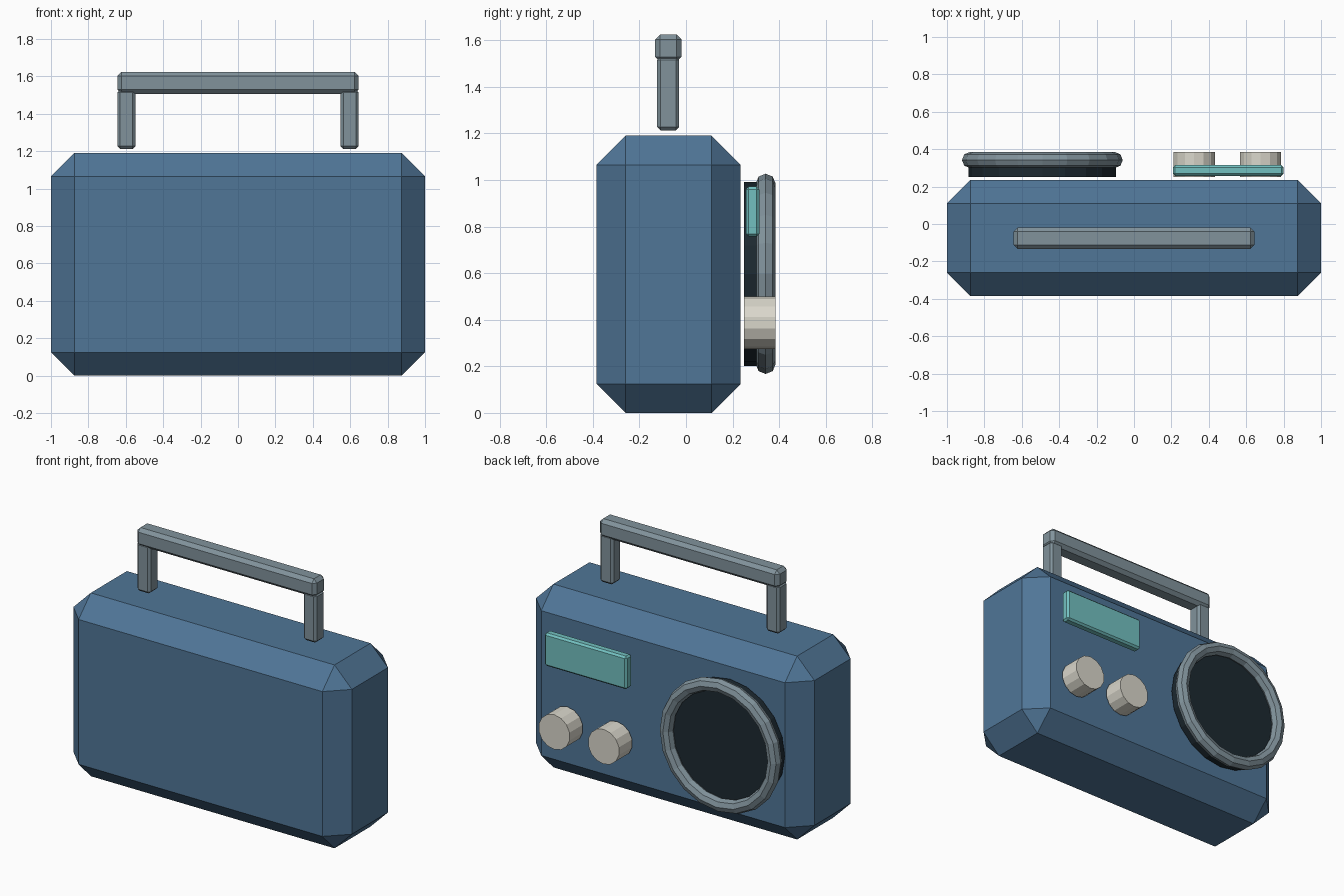
import bpy
from math import pi

if "Cube" in bpy.data.objects:
    bpy.data.objects.remove(bpy.data.objects["Cube"])


def material(name, rgb):
    m = bpy.data.materials.new(name)
    m.diffuse_color = (*rgb, 1)
    m.use_nodes = True
    m.node_tree.nodes["Principled BSDF"].inputs["Base Color"].default_value = m.diffuse_color
    return m


BLUE = material("blue_shell", (0.08, 0.18, 0.31))
STEEL = material("steel", (0.22, 0.29, 0.33))
DARK = material("dark_mesh", (0.012, 0.022, 0.03))
TEAL = material("teal_glass", (0.17, 0.53, 0.53))
CREAM = material("cream", (0.70, 0.68, 0.60))


def finish(name, mat):
    ob = bpy.context.object
    ob.name = name
    ob.data.materials.append(mat)
    return ob


def box(name, lo, hi, bevel, mat):
    """Box between two corners with a single-segment chamfer."""
    bpy.ops.mesh.primitive_cube_add(size=1, location=[(a + b) / 2 for a, b in zip(lo, hi)])
    ob = finish(name, mat)
    ob.scale = [b - a for a, b in zip(lo, hi)]
    bpy.ops.object.transform_apply(location=False, rotation=False, scale=True)
    mod = ob.modifiers.new("chamfer", 'BEVEL')
    mod.width = bevel
    mod.segments = 1
    return ob


def disc(name, x, z, radius, y0, y1, sides, mat):
    """Cylinder lying along y."""
    bpy.ops.mesh.primitive_cylinder_add(vertices=sides, radius=radius, depth=y1 - y0,
                                        location=(x, (y0 + y1) / 2, z), rotation=(pi / 2, 0, 0))
    return finish(name, mat)


# Chamfered case
box("case", (-1, -0.385, 0), (1, 0.235, 1.19), 0.125, BLUE)

# Carrying handle
box("handle_bar", (-0.645, -0.133, 1.507), (0.645, -0.019, 1.625), 0.022, STEEL)
for side, x in (("left", -0.597), ("right", 0.597)):
    box(f"handle_post_{side}", (x - 0.048, -0.124, 1.212), (x + 0.048, -0.029, 1.53), 0.015, STEEL)

# Speaker cone and rim
disc("speaker", -0.49, 0.597, 0.395, 0.25, 0.33, 20, DARK)
bpy.ops.mesh.primitive_torus_add(major_segments=20, minor_segments=8,
                                 major_radius=0.387, minor_radius=0.043,
                                 location=(-0.49, 0.342, 0.597), rotation=(pi / 2, 0, 0))
finish("speaker_rim", STEEL)

# Display window and knobs
box("display", (0.208, 0.257, 0.757), (0.80, 0.315, 0.971), 0.012, TEAL)
for side, x in (("left", 0.322), ("right", 0.677)):
    disc(f"knob_{side}", x, 0.387, 0.113, 0.25, 0.385, 14, CREAM)
